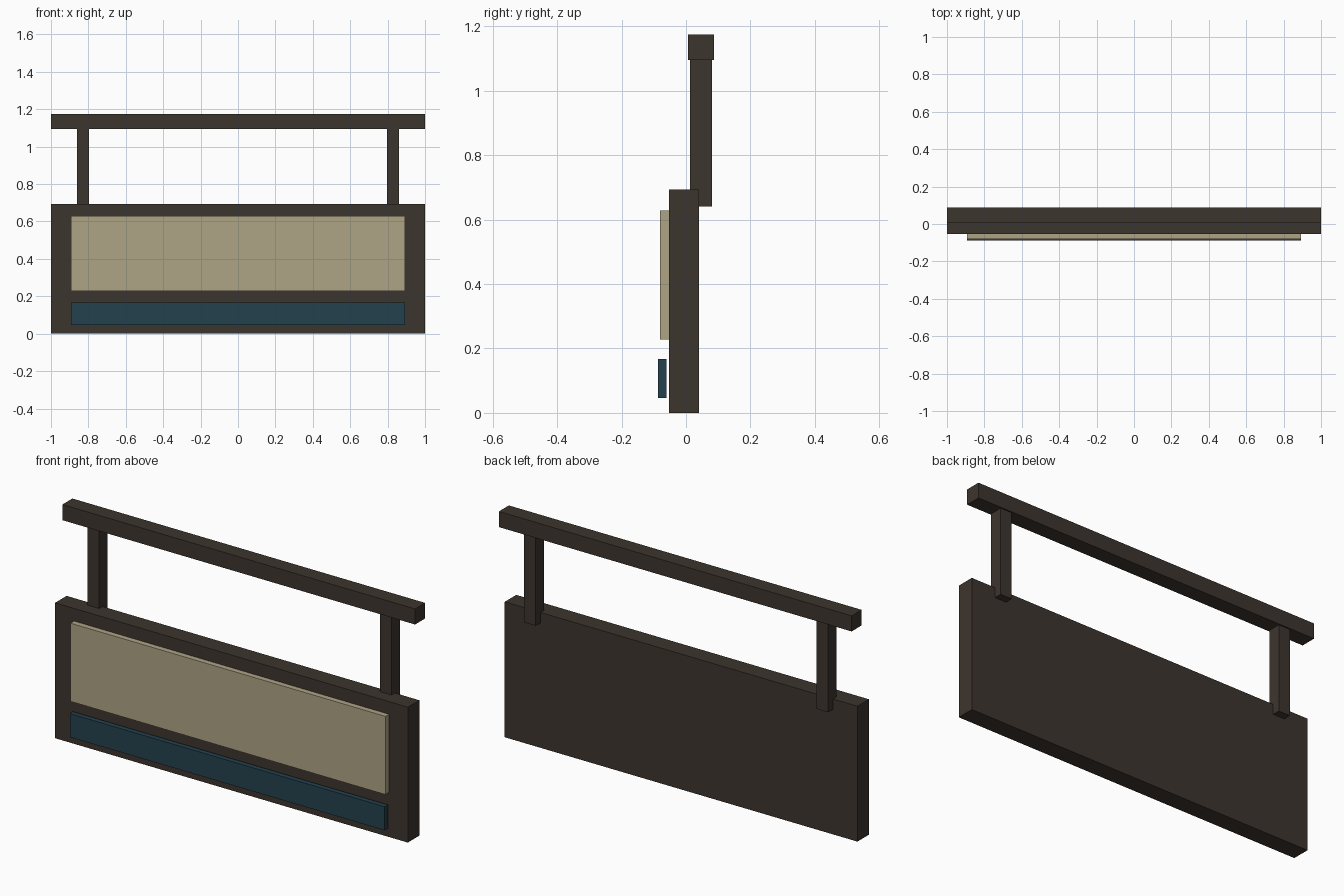
import bpy

if "Cube" in bpy.data.objects:
    bpy.data.objects.remove(bpy.data.objects["Cube"])


def material(name, rgb):
    m = bpy.data.materials.new(name)
    m.diffuse_color = (*rgb, 1.0)
    m.use_nodes = True
    m.node_tree.nodes["Principled BSDF"].inputs["Base Color"].default_value = m.diffuse_color
    return m


def box(name, lo, hi, mat):
    """Axis-aligned box between two corners."""
    bpy.ops.mesh.primitive_cube_add(
        size=1, location=[(a + b) / 2 for a, b in zip(lo, hi)])
    ob = bpy.context.object
    ob.name = name
    ob.scale = [b - a for a, b in zip(lo, hi)]
    bpy.ops.object.transform_apply(location=False, rotation=False, scale=True)
    ob.data.materials.append(mat)
    return ob


dark = material("dark brown wood", (0.046, 0.035, 0.027))
cream = material("cream panel", (0.43, 0.37, 0.24))
teal = material("dark teal", (0.017, 0.052, 0.073))

# Main board
box("sign_board", (-1, -0.053, 0), (1, 0.04, 0.694), dark)

# Raised cream face and the teal strip floating just in front of the board
box("face_panel", (-0.893, -0.081, 0.228), (0.893, -0.051, 0.629), cream)
box("lower_strip", (-0.893, -0.087, 0.047), (0.893, -0.061, 0.168), teal)

# Hanging posts, partly sunk in the back of the board
for side, label in ((-1, "left"), (1, "right")):
    x = side * 0.829
    box(label + "_post", (x - 0.033, 0.013, 0.641), (x + 0.033, 0.08, 1.097), dark)

# Top rail
box("top_rail", (-1, 0.006, 1.095), (1, 0.087, 1.175), dark)
